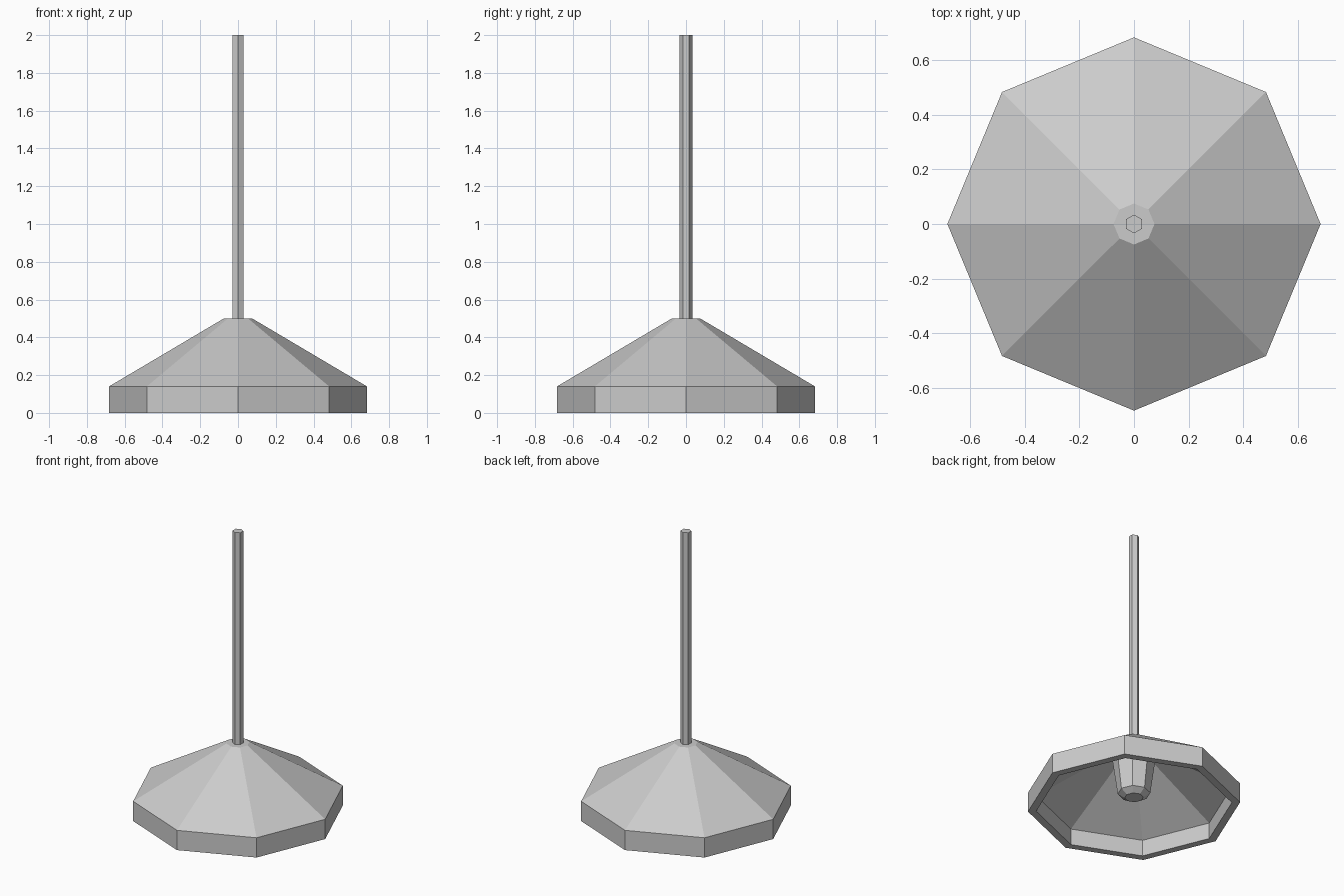
import bpy, bmesh, math

cube = bpy.data.objects.get("Cube")
if cube:
    bpy.data.objects.remove(cube, do_unlink=True)

# One plain grey for the whole lamp
grey = bpy.data.materials.new("light_grey")
grey.use_nodes = True
colour = (0.6, 0.6, 0.6, 1)
grey.diffuse_color = colour
grey.node_tree.nodes["Principled BSDF"].inputs["Base Color"].default_value = colour


def lathe(name, profile, sides, start=0.0, closed=False):
    """Flat-sided solid from (radius, height) rings; closed joins last to first."""
    bm = bmesh.new()
    rings = []
    for r, z in profile:
        angles = [start + math.tau * i / sides for i in range(sides)]
        rings.append([bm.verts.new((r * math.cos(a), r * math.sin(a), z)) for a in angles])
    for low, high in zip(rings, rings[1:]):
        for i in range(sides):
            j = (i + 1) % sides
            bm.faces.new((low[i], low[j], high[j], high[i]))
    bm.faces.new(rings[0])
    bm.faces.new(rings[-1])
    bmesh.ops.recalc_face_normals(bm, faces=bm.faces)
    mesh = bpy.data.meshes.new(name)
    bm.to_mesh(mesh)
    bm.free()
    mesh.materials.append(grey)
    obj = bpy.data.objects.new(name, mesh)
    bpy.context.collection.objects.link(obj)
    return obj


# Hollow eight-sided shade: inside ceiling, inner wall, rim, outer wall, slope, top
lathe("shade", [(0.07, 0.44), (0.63, 0.115), (0.63, 0), (0.683, 0),
                (0.683, 0.14), (0.075, 0.5)], 8)

# Hanging rod with six sides
lathe("rod", [(0.034, 0.49), (0.034, 2.0)], 6, math.pi / 2)

# Tapered bulb with a chamfered tip under the shade
lathe("bulb", [(0.06, 0.07), (0.105, 0.1), (0.14, 0.36), (0.08, 0.44)], 8)
